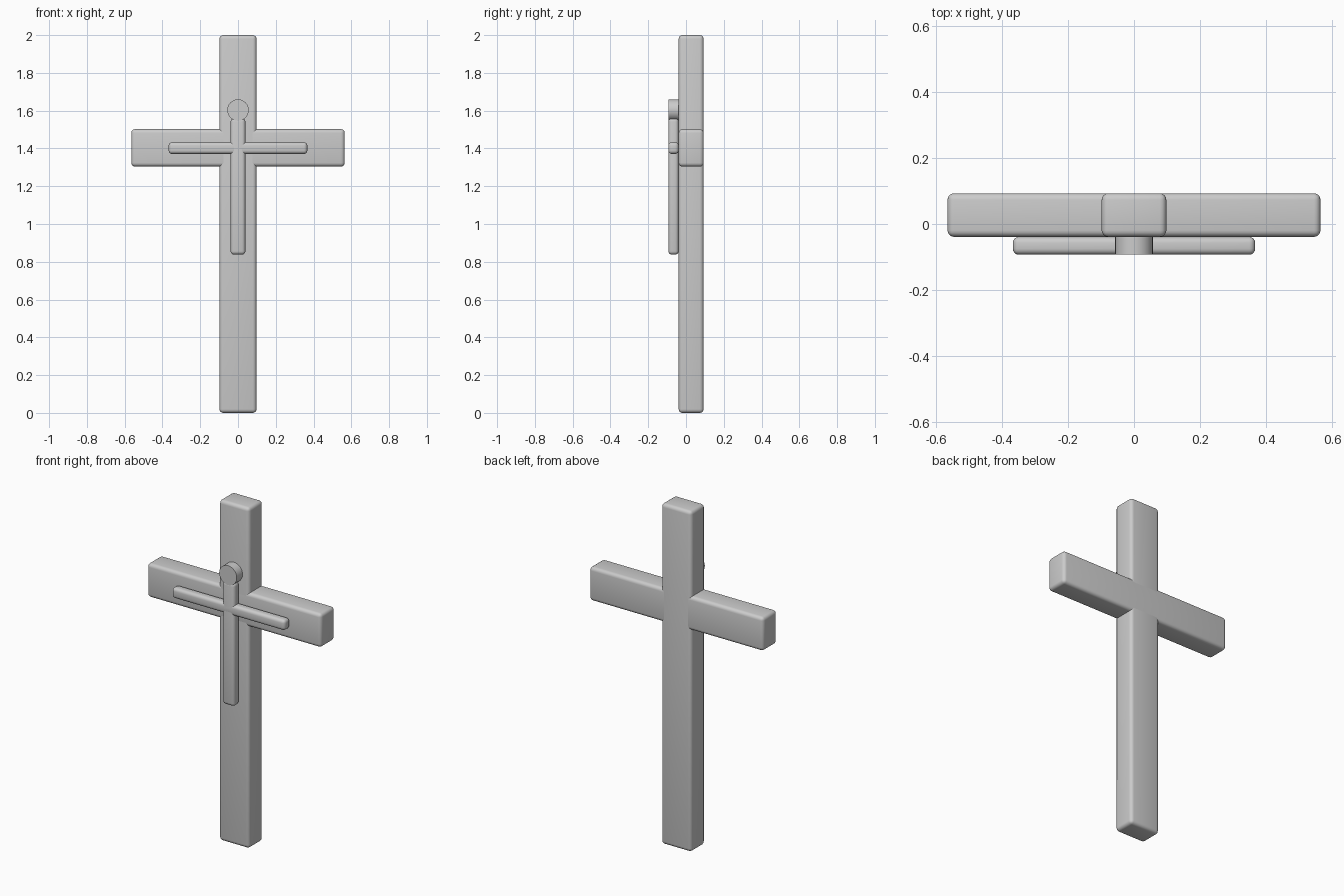
import bpy
import math

if "Cube" in bpy.data.objects:
    bpy.data.objects.remove(bpy.data.objects["Cube"])

grey = bpy.data.materials.new("plain_grey")
grey.diffuse_color = (0.6, 0.6, 0.6, 1)
grey.use_nodes = True
grey.node_tree.nodes["Principled BSDF"].inputs["Base Color"].default_value = grey.diffuse_color


def finish(ob, name):
    ob.name = name
    ob.data.materials.append(grey)
    bpy.ops.object.shade_smooth_by_angle(angle=math.radians(35))


def rounded_bar(name, xs, ys, zs, radius):
    """Box spanning the given ranges with rounded edges."""
    spans = (xs, ys, zs)
    bpy.ops.mesh.primitive_cube_add(size=1, location=[(a + b) / 2 for a, b in spans])
    ob = bpy.context.object
    ob.scale = [b - a for a, b in spans]
    bpy.ops.object.transform_apply(location=False, rotation=False, scale=True)
    bevel = ob.modifiers.new("round_edges", 'BEVEL')
    bevel.width = radius
    bevel.segments = 4
    bpy.ops.object.modifier_apply(modifier=bevel.name)
    finish(ob, name)


# Cross beams, flush front and back
beam_y = (-0.039, 0.093)
rounded_bar("upright_beam", (-0.098, 0.098), beam_y, (0, 2), 0.02)
rounded_bar("cross_beam", (-0.565, 0.565), beam_y, (1.304, 1.502), 0.02)

# Simplified figure on the front
figure_y = (-0.093, -0.039)
rounded_bar("figure_body", (-0.039, 0.039), figure_y, (0.838, 1.56), 0.018)
rounded_bar("figure_arms", (-0.367, 0.367), figure_y, (1.371, 1.433), 0.018)

# Round disc head facing forward
bpy.ops.mesh.primitive_cylinder_add(
    vertices=32, radius=0.057, depth=0.054,
    location=(0, sum(figure_y) / 2, 1.603), rotation=(math.pi / 2, 0, 0))
finish(bpy.context.object, "figure_head")
